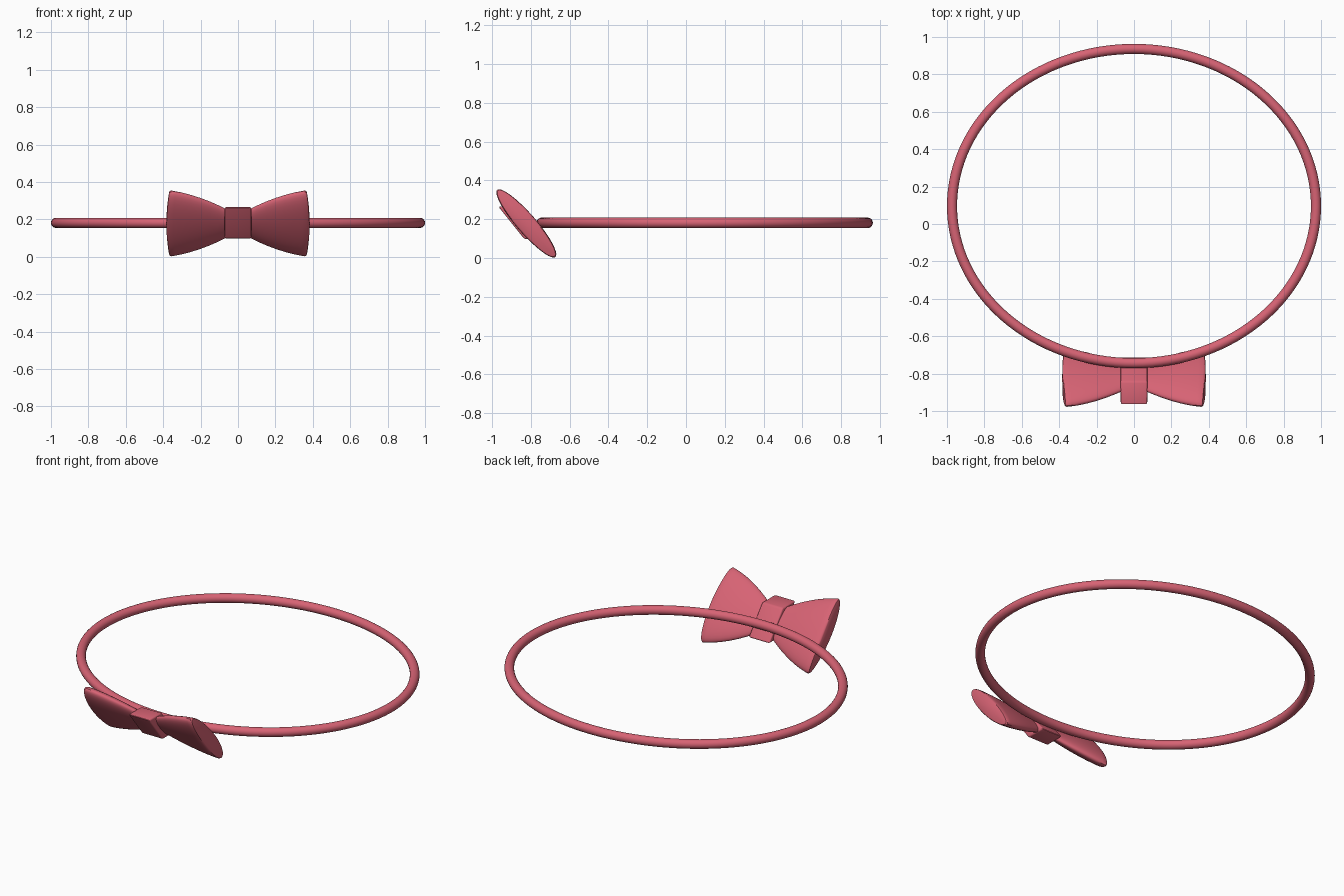
import bpy, bmesh, math

if "Cube" in bpy.data.objects:
    bpy.data.objects.remove(bpy.data.objects["Cube"])

pink = bpy.data.materials.new("rose pink")
pink.diffuse_color = (0.68, 0.125, 0.175, 1)
pink.use_nodes = True
pink.node_tree.nodes["Principled BSDF"].inputs["Base Color"].default_value = pink.diffuse_color

BOW_Y, BOW_Z, LEAN = -0.823, 0.178, 0.8   # bow centre and forward lean of its top


def lean(bm):
    """Shear the bow parts so their tops lean forward, then move into place."""
    for v in bm.verts:
        v.co.y += BOW_Y - LEAN * v.co.z
        v.co.z += BOW_Z


def finish(bm, name, angle):
    bmesh.ops.recalc_face_normals(bm, faces=bm.faces)
    me = bpy.data.meshes.new(name)
    bm.to_mesh(me)
    bm.free()
    ob = bpy.data.objects.new(name, me)
    bpy.context.collection.objects.link(ob)
    me.materials.append(pink)
    bpy.ops.object.select_all(action='DESELECT')
    ob.select_set(True)
    bpy.context.view_layer.objects.active = ob
    bpy.ops.object.shade_smooth_by_angle(angle=math.radians(angle))
    return ob


def skin(bm, rings, closed=False):
    """Bridge a list of equal vertex rings with quads."""
    n = len(rings[0])
    for a, b in zip(rings, rings[1:] + (rings[:1] if closed else [])):
        for i in range(n):
            j = (i + 1) % n
            bm.faces.new((a[i], a[j], b[j], b[i]))


# Oval collar band: round tube swept round an ellipse
bm = bmesh.new()
A, B, R, SEG, SIDES = 0.973, 0.840, 0.027, 128, 20
rings = []
for k in range(SEG):
    t = 2 * math.pi * k / SEG
    nx, ny = B * math.cos(t), A * math.sin(t)
    l = math.hypot(nx, ny)
    ring = []
    for i in range(SIDES):
        p = 2 * math.pi * i / SIDES
        r = R * math.cos(p)
        ring.append(bm.verts.new((A * math.cos(t) + r * nx / l,
                                  0.096 + B * math.sin(t) + r * ny / l,
                                  0.181 + R * math.sin(p))))
    rings.append(ring)
skin(bm, rings, closed=True)
finish(bm, "collar_band", 60)

# Bow wings: oval sections (x, half height, half depth) flaring outwards
SECTIONS = [(0.0, 0.045, 0.030), (0.05, 0.070, 0.035), (0.10, 0.095, 0.042),
            (0.15, 0.117, 0.050), (0.20, 0.136, 0.057), (0.25, 0.152, 0.062),
            (0.30, 0.165, 0.065), (0.335, 0.172, 0.065), (0.358, 0.176, 0.064),
            (0.366, 0.172, 0.059), (0.369, 0.163, 0.052)]
for side, name in ((-1, "bow_wing_left"), (1, "bow_wing_right")):
    bm = bmesh.new()
    rings = []
    for x, h, d in SECTIONS:
        ring = []
        for i in range(40):
            p = 2 * math.pi * i / 40
            bulge = 0.014 * (x / 0.369) ** 4 * math.cos(p) ** 2
            ring.append(bm.verts.new((side * (x + bulge), d * math.cos(p), h * math.sin(p))))
        rings.append(ring)
    skin(bm, rings)
    bm.faces.new(rings[0])
    # domed outer end
    tip = bm.verts.new((side * 0.384, 0, 0))
    for i in range(40):
        bm.faces.new((rings[-1][i], rings[-1][(i + 1) % 40], tip))
    lean(bm)
    finish(bm, name, 35)

# Centre knot: softly bevelled block
bm = bmesh.new()
bmesh.ops.create_cube(bm, size=1)
for v in bm.verts:
    v.co = (v.co.x * 0.142, v.co.y * 0.125 - 0.012, v.co.z * 0.168 + 0.003)
bmesh.ops.bevel(bm, geom=bm.edges[:], offset=0.009, segments=3, profile=0.5, affect='EDGES')
lean(bm)
finish(bm, "bow_knot", 35)
